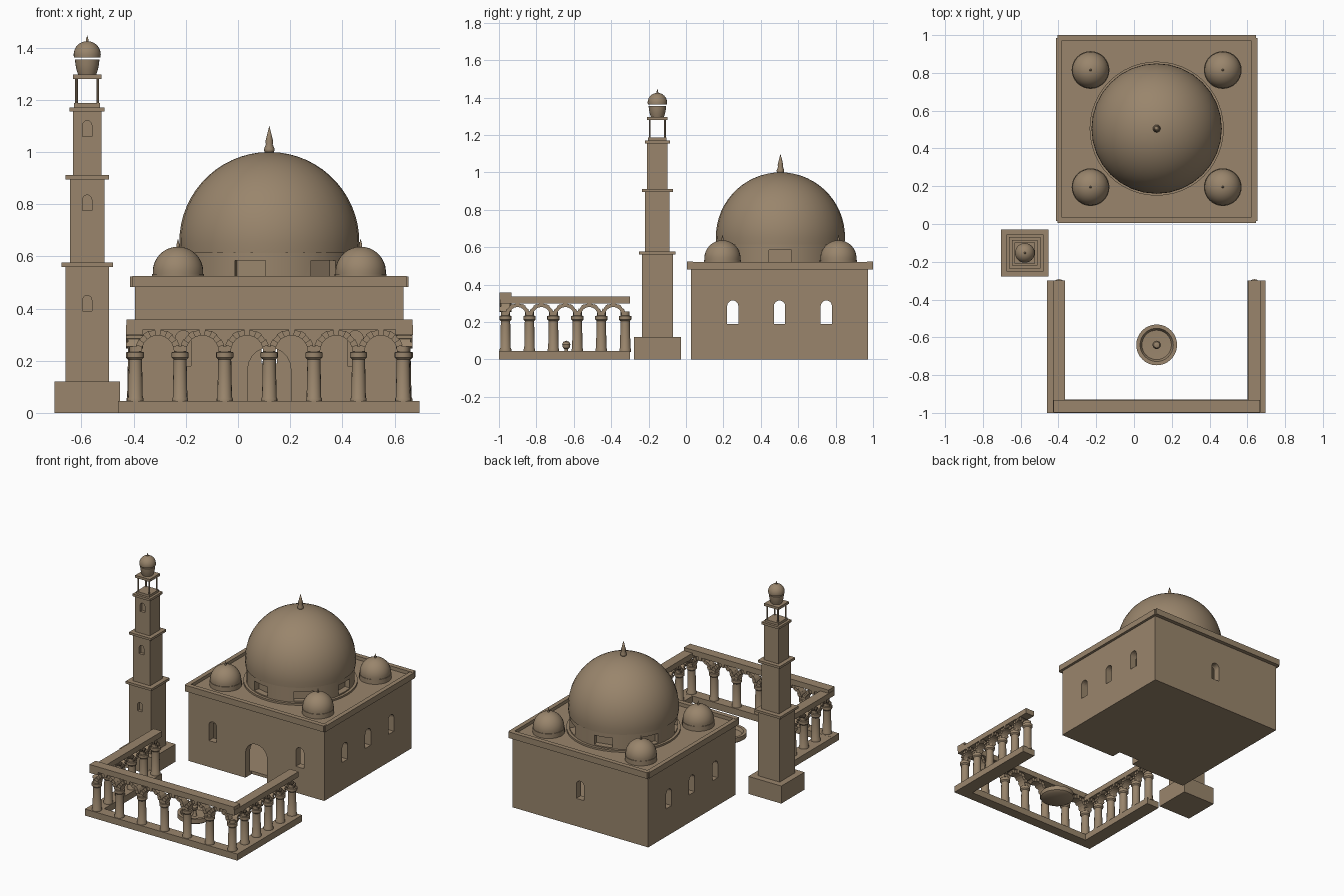
import bpy, bmesh
from math import sin, cos, pi, radians
from mathutils import Matrix, Vector

if "Cube" in bpy.data.objects:
    bpy.data.objects.remove(bpy.data.objects["Cube"], do_unlink=True)

stone = bpy.data.materials.new("sandstone")
stone.use_nodes = True
COLOR = (0.32, 0.235, 0.15, 1)
stone.diffuse_color = COLOR
stone.node_tree.nodes["Principled BSDF"].inputs["Base Color"].default_value = COLOR


def finish(bm, name):
    bmesh.ops.recalc_face_normals(bm, faces=bm.faces)
    mesh = bpy.data.meshes.new(name)
    bm.to_mesh(mesh)
    bm.free()
    mesh.materials.append(stone)
    ob = bpy.data.objects.new(name, mesh)
    bpy.context.collection.objects.link(ob)
    return ob


def smooth(ob):
    bpy.ops.object.select_all(action='DESELECT')
    ob.select_set(True)
    bpy.context.view_layer.objects.active = ob
    bpy.ops.object.shade_smooth_by_angle(angle=radians(35))


def add_box(bm, x0, x1, y0, y1, z0, z1):
    m = Matrix.Translation(((x0 + x1) / 2, (y0 + y1) / 2, (z0 + z1) / 2))
    bmesh.ops.create_cube(bm, size=1, matrix=m @ Matrix.Diagonal((x1 - x0, y1 - y0, z1 - z0, 1)))


def add_block(bm, cx, cy, half, z0, z1):
    add_box(bm, cx - half, cx + half, cy - half, cy + half, z0, z1)


def add_lathe(bm, profile, x, y, seg=32):
    """Spin (radius, z) pairs around a vertical axis, closing both ends."""
    rings = [[bm.verts.new((x + r * cos(2 * pi * i / seg), y + r * sin(2 * pi * i / seg), z))
              for i in range(seg)] if r > 0 else [bm.verts.new((x, y, z))] for r, z in profile]
    for a, b in zip(rings, rings[1:]):
        for i in range(seg):
            quad = [a[i % len(a)], a[(i + 1) % len(a)], b[(i + 1) % len(b)], b[i % len(b)]]
            bm.faces.new(list(dict.fromkeys(quad)))
    for ring in (rings[0], rings[-1]):
        if len(ring) > 1:
            bm.faces.new(ring)


def add_prism(bm, points, depth, origin, angle):
    """Extrude an outline in (along, z), centred on origin and turned about z."""
    m = Matrix.Translation(origin) @ Matrix.Rotation(angle, 4, 'Z')
    front, back = ([bm.verts.new(m @ Vector((s, d, z))) for s, z in points]
                   for d in (-depth / 2, depth / 2))
    bm.faces.new(front)
    bm.faces.new(back[::-1])
    for i in range(len(points)):
        j = (i + 1) % len(points)
        bm.faces.new((front[i], back[i], back[j], front[j]))


def box(name, *dims):
    bm = bmesh.new()
    add_box(bm, *dims)
    return finish(bm, name)


def lathe(name, profile, x, y, seg=32):
    bm = bmesh.new()
    add_lathe(bm, profile, x, y, seg)
    ob = finish(bm, name)
    smooth(ob)
    return ob


def cut(ob, cutter):
    mod = ob.modifiers.new("opening", 'BOOLEAN')
    mod.operation, mod.solver, mod.object = 'DIFFERENCE', 'EXACT', cutter
    bpy.context.view_layer.objects.active = ob
    bpy.ops.object.modifier_apply(modifier=mod.name)
    bpy.data.objects.remove(cutter, do_unlink=True)


def cut_arch(ob, x, y, z0, z1, width, depth, angle=0):
    r = width / 2
    pts = [(-r, z0), (r, z0)] + [(r * cos(pi * i / 10), z1 - r + r * sin(pi * i / 10)) for i in range(11)]
    bm = bmesh.new()
    add_prism(bm, pts, depth, (x, y, 0), angle)
    cut(ob, finish(bm, "cutter"))


def dome(r, z, low=0.0, steps=14):
    """Profile of a sphere from the latitude low up to the pole."""
    ang = [low + (pi / 2 - low) * i / steps for i in range(steps)]
    return [(r * cos(a), z + r * sin(a)) for a in ang] + [(0, z + r)]


CX, CY = 0.12, 0.50

# Prayer hall: hollow walls with door and arched windows
hall = box("hall_walls", -0.395, 0.635, 0.027, 0.973, 0, 0.50)
cut(hall, box("cutter", -0.345, 0.585, 0.077, 0.923, 0.02, 0.45))
cut_arch(hall, CX, 0.04, -0.02, 0.25, 0.165, 0.11)
for x in (CX - 0.33, CX + 0.33):
    cut_arch(hall, x, 0.04, 0.18, 0.315, 0.06, 0.12)
cut_arch(hall, CX, 0.96, 0.19, 0.315, 0.06, 0.12)
for x in (-0.38, 0.62):
    for y in (0.25, 0.5, 0.75):
        cut_arch(hall, x, y, 0.19, 0.315, 0.06, 0.14, pi / 2)

# Parapet around the roof
bm = bmesh.new()
for y0 in (0.005, 0.968):
    add_box(bm, -0.405, 0.645, y0, y0 + 0.032, 0.482, 0.524)
for x0 in (-0.413, 0.623):
    add_box(bm, x0, x0 + 0.03, 0.015, 0.985, 0.482, 0.522)
finish(bm, "parapet")

# Main drum with seven niches, dome and finial
lathe("drum_base", [(0.355, 0.49), (0.355, 0.512)], CX, CY + 0.005, 48)
drum = lathe("drum", [(0.337, 0.49), (0.337, 0.62)], CX, CY + 0.005, 48)
for i in range(7):
    a = 2 * pi * i / 7
    bm = bmesh.new()
    add_prism(bm, [(-0.06, 0.52), (0.06, 0.52), (0.06, 0.585), (-0.06, 0.585)], 0.08,
              (CX + 0.335 * cos(a), CY + 0.005 + 0.335 * sin(a), 0), a + pi / 2)
    cut(drum, finish(bm, "cutter"))
smooth(drum)
lathe("main_dome", dome(0.345, 0.655, -0.12, 16), CX, CY + 0.005)
lathe("main_finial", [(0.012, 0.99), (0.02, 1.005), (0.02, 1.012), (0.013, 1.03),
                      (0.015, 1.04), (0.009, 1.065), (0, 1.1)], CX, CY + 0.005, 16)

# Corner domes
for side, x in (("right", CX - 0.35), ("left", CX + 0.35)):
    for end, y in (("front", 0.195), ("back", 0.815)):
        lathe(f"{end}_{side}_dome_drum", [(0.1, 0.49), (0.1, 0.532)], x, y)
        lathe(f"{end}_{side}_dome", dome(0.097, 0.54, -0.1, 10), x, y)
        lathe(f"{end}_{side}_finial", [(0.006, 0.63), (0.006, 0.645), (0, 0.668)], x, y, 10)

# Minaret: plinth, three tapering tiers with ledges, front niches
MX, MY = -0.578, -0.153
box("minaret_plinth", MX - 0.125, MX + 0.125, MY - 0.125, MY + 0.125, 0, 0.12)
for n, (half, ledge, z0, z1, zw) in enumerate([(0.083, 0.098, 0.12, 0.56, 0.39),
                                               (0.066, 0.083, 0.57, 0.895, 0.775),
                                               (0.055, 0.067, 0.905, 1.155, 1.06)], 1):
    tier = box(f"minaret_tier_{n}", MX - half, MX + half, MY - half, MY + half, z0, z1)
    cut_arch(tier, MX, MY - half, zw, zw + 0.06, 0.035, 0.04)
    box(f"minaret_ledge_{n}", MX - ledge, MX + ledge, MY - ledge, MY + ledge, z1, z1 + 0.016)

# Minaret lantern: step, posts, slab, bowl and cap
bm = bmesh.new()
add_block(bm, MX, MY, 0.05, 1.171, 1.187)
add_block(bm, MX, MY, 0.055, 1.28, 1.297)
for sx in (-1, 1):
    for sy in (-1, 1):
        add_lathe(bm, [(0.005, 1.185), (0.005, 1.282)], MX + sx * 0.041, MY + sy * 0.041, 8)
finish(bm, "minaret_lantern")
lathe("minaret_bowl", [(0.034, 1.295), (0.041, 1.315), (0.045, 1.335), (0.047, 1.355)], MX, MY, 24)
lathe("minaret_cap", dome(0.052, 1.373, -0.2, 9), MX, MY, 24)
lathe("minaret_finial", [(0.006, 1.42), (0.005, 1.43), (0, 1.447)], MX, MY, 10)


def arcade(name, start, step, angle, count, first, radius, band, spring):
    """A row of columns carrying arches made of alternating wedge blocks."""
    run = Vector((cos(angle), sin(angle), 0))
    cols, arches = bmesh.new(), bmesh.new()
    for i in range(count):
        p = Vector(start) + run * step * i
        if i >= first:
            add_lathe(cols, [(0.031, 0.04), (0.031, 0.055), (0.028, 0.06), (0.025, 0.205), (0.033, 0.213),
                             (0.033, 0.232), (0.024, 0.234), (0.024, spring + 0.02)], p.x, p.y, 16)
        if i == count - 1:
            continue
        mid = p + run * step / 2
        for k in range(11):
            out = band + (0.003 if k % 2 else 0)
            a, b = pi * k / 11, pi * (k + 1) / 11
            pts = [(r * cos(t), spring + r * sin(t))
                   for r, t in ((radius, a), (radius + out, a), (radius + out, b), (radius, b))]
            add_prism(arches, pts, 0.064 if k % 2 else 0.05, mid, angle)
    smooth(finish(cols, name + "_columns"))
    finish(arches, name + "_arches")


# Courtyard arcades: front row and two side rows
arcade("front_arcade", (-0.393, -0.965, 0), 0.171, 0, 7, 0, 0.062, 0.022, 0.235)
box("front_arcade_base", -0.46, 0.695, -1.0, -0.928, 0, 0.045)
box("front_arcade_beam", -0.427, 0.668, -0.998, -0.932, 0.32, 0.358)
for side, x, b0, b1 in (("right", -0.397, -0.46, -0.365), ("left", 0.637, 0.60, 0.695)):
    arcade(side + "_arcade", (x, -0.965, 0), 0.128, pi / 2, 6, 1, 0.045, 0.019, 0.235)
    box(side + "_arcade_base", b0, b1, -1.0, -0.30, 0, 0.0445)
    box(side + "_arcade_beam", x - 0.033, x + 0.033, -0.995, -0.30, 0.299, 0.336)

# Courtyard fountain: basin and spout
lathe("fountain_basin", [(0.09, 0), (0.108, 0.012), (0.108, 0.042), (0.088, 0.042),
                         (0.078, 0.022), (0, 0.018)], CX, -0.64)
lathe("fountain_spout", [(0.018, 0.015), (0.01, 0.03), (0.01, 0.055), (0.018, 0.062), (0.022, 0.08),
                         (0.016, 0.094), (0, 0.1)], CX, -0.64, 16)
